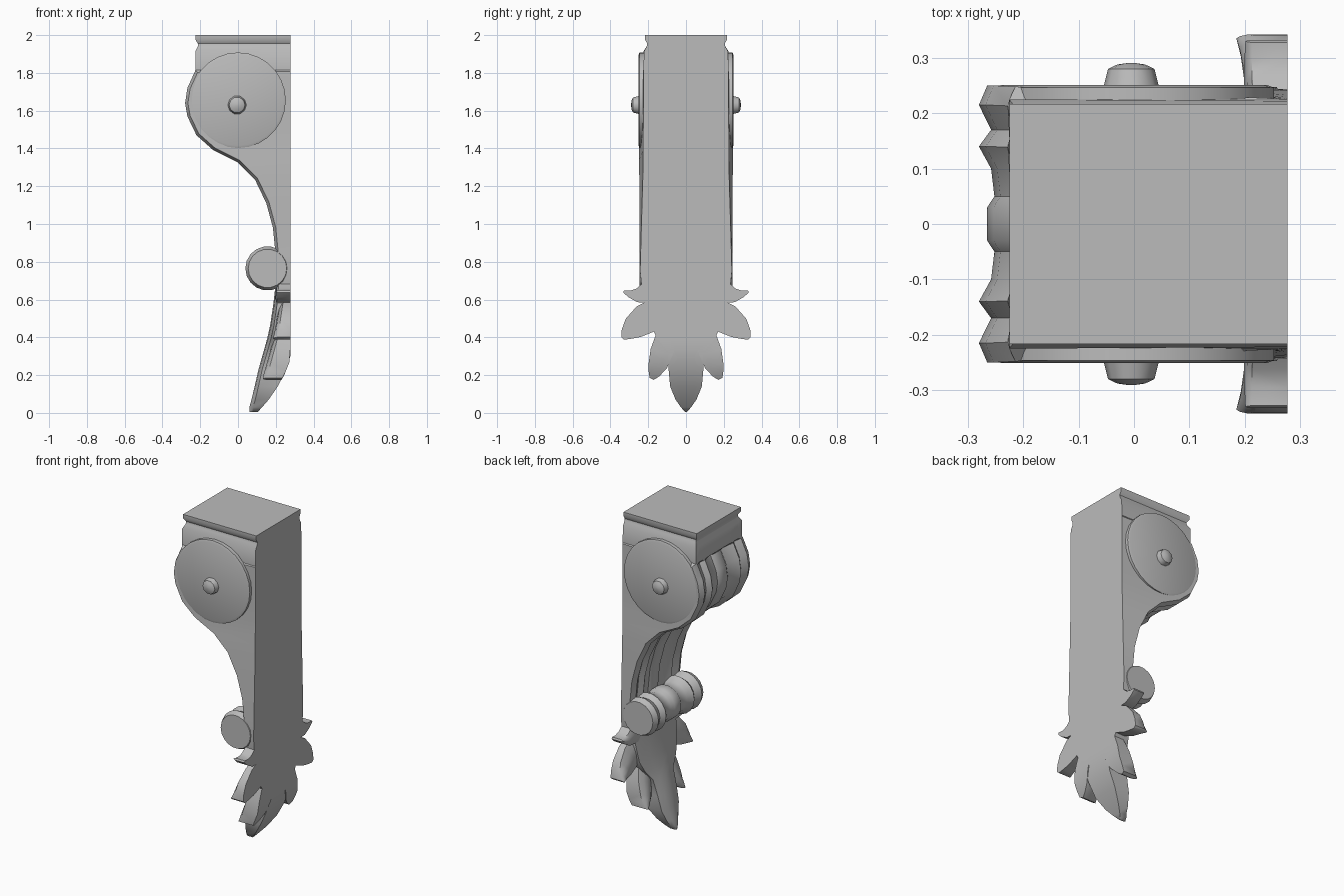
import bpy, bmesh, math
from mathutils import Vector

if "Cube" in bpy.data.objects:
    bpy.data.objects.remove(bpy.data.objects["Cube"])

mat = bpy.data.materials.new("plaster_grey")
mat.diffuse_color = (0.5, 0.5, 0.5, 1)
mat.use_nodes = True
mat.node_tree.nodes["Principled BSDF"].inputs["Base Color"].default_value = mat.diffuse_color


def loft(name, rows, angle=35):
    """Skin equal-length closed loops, cap both ends, shade by angle."""
    bm = bmesh.new()
    vs = [[bm.verts.new(p) for p in r] for r in rows]
    n = len(rows[0])
    for a, b in zip(vs, vs[1:]):
        for i in range(n):
            j = (i + 1) % n
            bm.faces.new((a[i], a[j], b[j], b[i]))
    caps = [bm.faces.new(vs[0]), bm.faces.new(vs[-1])]
    bmesh.ops.triangulate(bm, faces=caps)
    bmesh.ops.recalc_face_normals(bm, faces=bm.faces[:])
    me = bpy.data.meshes.new(name)
    bm.to_mesh(me)
    bm.free()
    ob = bpy.data.objects.new(name, me)
    bpy.context.collection.objects.link(ob)
    me.materials.append(mat)
    bpy.ops.object.select_all(action='DESELECT')
    ob.select_set(True)
    bpy.context.view_layer.objects.active = ob
    bpy.ops.object.shade_smooth_by_angle(angle=math.radians(angle))
    return ob


def lerp(table, z):
    for (a, p), (b, q) in zip(table, table[1:]):
        if z <= b:
            return p + (q - p) * max(0, z - a) / (b - a)
    return table[-1][1]


# Flute section: position across the width (fraction), depth below the ridges
half = [(0, .015), (.12, .015), (.2, .028), (.4, .022), (.56, 0), (.68, .022), (.86, 0), (1, .015)]
flutes = [(-t, d) for t, d in half[:0:-1]] + half

# Body: front path (x, z, half width, flute strength), flat back
path = [(-.225, 2, .217, 0), (-.225, 1.975, .217, 0), (-.213, 1.955, .205, 0), (-.213, 1.94, .208, 0),
        (-.225, 1.915, .225, 0), (-.225, 1.815, .225, 0), (-.228, 1.808, .248, 1), (-.268, 1.72, .25, 1),
        (-.28, 1.64, .25, 1), (-.268, 1.57, .25, 1), (-.22, 1.47, .25, 1), (-.13, 1.39, .25, 1),
        (0, 1.325, .25, 1), (.09, 1.235, .247, 1), (.15, 1.11, .245, 1), (.185, .98, .245, 1),
        (.2, .83, .245, 1), (.203, .75, .245, 1), (.23, .675, .235, 0)]
back_w = [(.67, .235), (.75, .243), (1.3, .227), (1.91, .225), (1.94, .208), (1.955, .205),
          (1.975, .217), (2, .217)]
rows = []
for i, (x, z, w, s) in enumerate(path):
    a, b = path[max(i - 1, 0)], path[min(i + 1, len(path) - 1)]
    t = Vector((b[0] - a[0], b[1] - a[1])).normalized()
    nx, nz = (-t.y, t.x) if s else (1, 0)
    row = [(x + nx * d * s, f * w, z + nz * d * s) for f, d in flutes]
    bw = lerp(back_w, z)
    rows.append(row + [(.277, bw, z), (.277, -bw, z)])
loft("bracket_body", rows)

# Lower scroll: fluted roll across the width
rows = []
for f, d in flutes:
    r = .117 - d
    rows.append([(.156 + r * math.cos(k * math.tau / 18), f * .247,
                  .765 + r * math.sin(k * math.tau / 18)) for k in range(18)])
loft("lower_scroll", rows, 45)


def turned(name, cx, cz, prof, sides, s):
    loft(name, [[(cx + r * math.cos(k * math.tau / sides), s * y, cz + r * math.sin(k * math.tau / sides))
                 for k in range(sides)] for r, y in prof])


# Leaf thickness: back and front x by height
back_x = [(0, .1), (.06, .155), (.13, .205), (.2, .245), (.28, .277), (.8, .277)]
front_x = [(0, .062), (.03, .06), (.1, .08), (.2, .1), (.43, .165), (.64, .197), (.8, .2)]


def leaflet(name, stations, s=1, lift=0, dome=.02):
    rows = []
    for i, (y, z, w) in enumerate(stations):
        a, b = stations[max(i - 1, 0)], stations[min(i + 1, len(stations) - 1)]
        t = Vector((b[0] - a[0], b[1] - a[1])).normalized()
        pts = [(y - t.y * w * k, z + t.x * w * k, k) for k in (-1, -.5, 0, .5, 1)]
        row = [(min(lerp(front_x, pz) + lift + dome * k * k, lerp(back_x, pz) - .02), s * py, pz)
               for py, pz, k in pts]
        row += [(lerp(back_x, pz), s * py, pz) for py, pz, k in pts[::-1]]
        rows.append(row)
    loft(name, rows, 50)


# Central leaf
leaflet("centre_leaf", [(0, .79, .11), (0, .74, .15), (0, .67, .18), (0, .57, .2), (0, .46, .185),
                        (0, .39, .15), (0, .33, .1), (0, .23, .092), (0, .14, .084), (0, .07, .055),
                        (0, .03, .027), (0, .006, .006)])

for s, side in ((-1, "front"), (1, "rear")):
    # Side discs with a central button
    turned("side_disc_" + side, 0, 1.655, [(.253, .2), (.253, .246), (.24, .251)], 28, s)
    turned("side_button_" + side, -.005, 1.63, [(.052, .24), (.042, .28), (.025, .288), (.004, .291)], 10, s)
    # Side leaflets
    leaflet("top_leaflet_" + side, [(.1, .69, .07), (.2, .637, .06), (.26, .622, .036),
                                    (.3, .63, .018), (.33, .643, .006)], s, .004, .012)
    leaflet("middle_leaflet_" + side, [(.13, .54, .08), (.22, .495, .08), (.28, .45, .062),
                                       (.315, .417, .035), (.335, .394, .01)], s, .03, .02)
    leaflet("low_leaflet_" + side, [(.09, .43, .06), (.13, .32, .06), (.15, .25, .05),
                                    (.17, .205, .03), (.182, .18, .012)], s, .035, .02)
